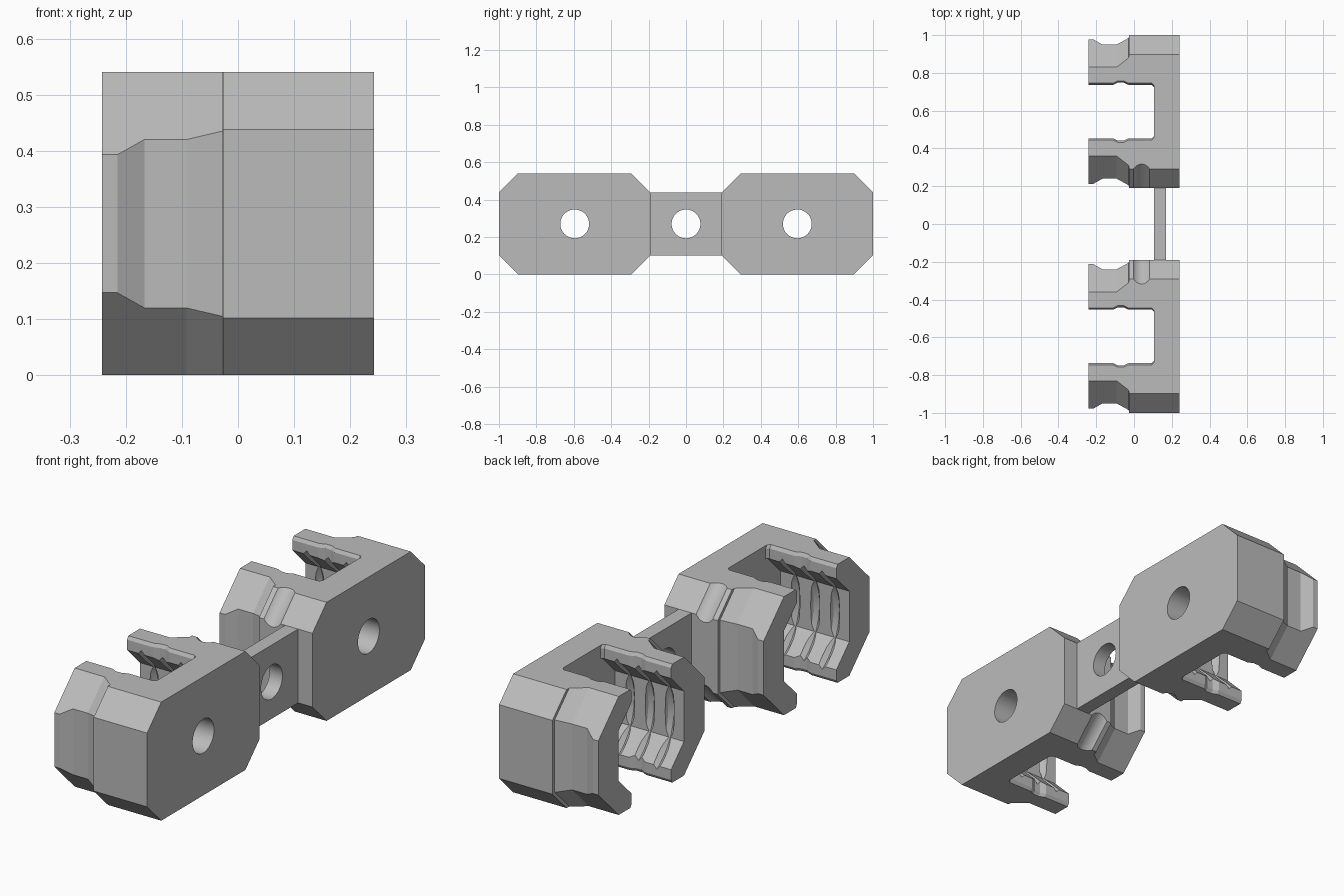
import bpy, bmesh
from math import sin, cos, pi, radians
from mathutils import Matrix, Vector

cube = bpy.data.objects.get("Cube")
if cube:
    bpy.data.objects.remove(cube, do_unlink=True)

grey = bpy.data.materials.new("light_grey")
grey.use_nodes = True
colour = (0.5, 0.5, 0.5, 1)
grey.diffuse_color = colour
grey.node_tree.nodes["Principled BSDF"].inputs["Base Color"].default_value = colour

CY, CZ = 0.595, 0.27      # clip centre
X0, X1 = -0.242, 0.242    # arm tips, back of plate
WALL = 0.106              # floor of the cavity


def loft(name, rings):
    """Closed solid through rings that have equal point counts."""
    bm = bmesh.new()
    loops = [[bm.verts.new(p) for p in ring] for ring in rings]
    n = len(loops[0])
    for a, b in zip(loops, loops[1:]):
        for i in range(n):
            j = (i + 1) % n
            bm.faces.new((a[i], a[j], b[j], b[i]))
    bm.faces.new(loops[0])
    bm.faces.new(loops[-1])
    bmesh.ops.recalc_face_normals(bm, faces=bm.faces)
    mesh = bpy.data.meshes.new(name)
    bm.to_mesh(mesh)
    bm.free()
    mesh.materials.append(grey)
    ob = bpy.data.objects.new(name, mesh)
    bpy.context.collection.objects.link(ob)
    return ob


def octagon(x, half, top, z_half, z_flat):
    quarter = [(half, z_flat), (top, z_half)]
    right = quarter + [(-y, z) for y, z in reversed(quarter)]
    pts = right + [(-y, -z) for y, z in right]
    return [(x, CY + y, CZ + z) for y, z in pts]


def lathe_x(name, profile, y, z, n=48):
    """Round solid about an x-directed axis; profile is (x, radius)."""
    return loft(name, [[(x, y + r * cos(2 * pi * i / n), z + r * sin(2 * pi * i / n))
                        for i in range(n)] for x, r in profile])


def cut(target, cutter):
    mod = target.modifiers.new("cut", "BOOLEAN")
    mod.operation, mod.solver, mod.object = "DIFFERENCE", "EXACT", cutter
    bpy.context.view_layer.update()
    graph = bpy.context.evaluated_depsgraph_get()
    mesh = bpy.data.meshes.new_from_object(target.evaluated_get(graph))
    target.modifiers.clear()
    target.data = mesh
    bpy.data.objects.remove(cutter, do_unlink=True)


# Clip body: chamfered block with pinched arms
stations = [(X0, .382, .235), (-.215, .382, .235), (-.167, .355, .235),
            (-.092, .355, .235), (-.028, .39, .285), (-.027, .405, .303),
            (X1, .405, .303)]
clip = loft("back_clip", [octagon(x, h, t, CZ, CZ - (h - t)) for x, h, t in stations])

# Octagonal cavity
cut(clip, loft("cavity", [octagon(x, .235, .14, .21, .115) for x in (-.3, WALL)]))

# Slot through top and bottom, with a small notch and flared lips
edge = [(-.3, .142), (-.11, .142), (-.085, .154), (-.055, .154), (-.03, .142),
        (WALL - .012, .142), (WALL, .13)]
rings = []
for z, flare in ((-.01, .025), (.015, 0), (.525, 0), (.55, .025)):
    side = [(x, y + flare * .6) for x, y in edge]
    rings.append([(x, CY + y, z) for x, y in side]
                 + [(x, CY - y, z) for x, y in reversed(side)])
cut(clip, loft("slot", rings))

# Ring grooves that scoop the inner walls
for x in (-.17, -.07, .03):
    cut(clip, lathe_x("groove", [(x - .034, .2), (x - .018, .25), (x, .266),
                                 (x + .018, .25), (x + .034, .2)], CY, CZ))

# Screw hole in the plate
cut(clip, lathe_x("hole", [(.05, .077), (.3, .077)], CY, CZ))

# Shallow channels along the chamfers that face the bridge
for s in (-1, 1):
    out = Vector((0, -1, s)).normalized()
    along = Vector((0, 1, s)).normalized()
    mid = Vector((.04, CY - .354, CZ + s * .219)) + out * .041
    ends = [[mid + along * t + .059 * (Vector((1, 0, 0)) * cos(a) + out * sin(a))
             for a in [2 * pi * i / 40 for i in range(40)]] for t in (-.4, .4)]
    cut(clip, loft("channel", ends))

# Mirrored clip at the front
front = bpy.data.objects.new("front_clip", clip.data.copy())
bpy.context.collection.objects.link(front)
front.data.transform(Matrix.Scale(-1, 4, (0, 1, 0)))
front.data.flip_normals()

# Bridge between the clips, with its hole
bridge = loft("bridge", [[(x, -.2, .102), (x, .2, .102), (x, .2, .438), (x, -.2, .438)]
                         for x in (.105, .17)])
cut(bridge, lathe_x("bridge_hole", [(.05, .077), (.3, .077)], 0, CZ))

# Flat faces, smooth only across the fine facets of holes and grooves
bpy.ops.object.select_all(action="DESELECT")
for ob in (clip, front, bridge):
    ob.select_set(True)
bpy.context.view_layer.objects.active = clip
bpy.ops.object.shade_smooth_by_angle(angle=radians(12))
